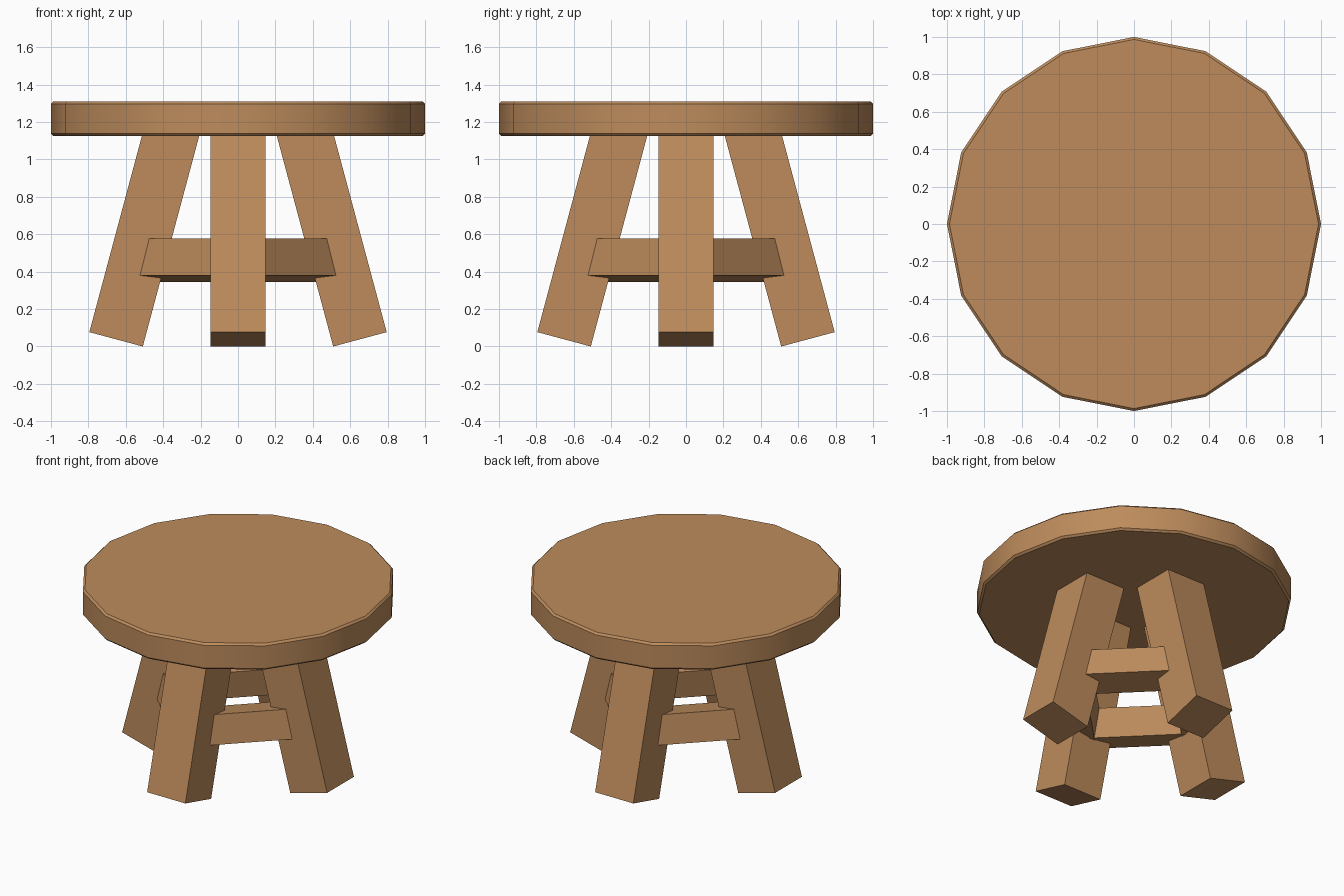
import bpy, bmesh, math
from mathutils import Matrix, Vector

if "Cube" in bpy.data.objects:
    bpy.data.objects.remove(bpy.data.objects["Cube"])

wood = bpy.data.materials.new("warm wood")
wood.diffuse_color = (0.51, 0.26, 0.107, 1)
wood.use_nodes = True
wood.node_tree.nodes["Principled BSDF"].inputs["Base Color"].default_value = wood.diffuse_color


def add_object(name, bm):
    bmesh.ops.recalc_face_normals(bm, faces=bm.faces)
    mesh = bpy.data.meshes.new(name)
    bm.to_mesh(mesh)
    bm.free()
    mesh.materials.append(wood)
    obj = bpy.data.objects.new(name, mesh)
    bpy.context.collection.objects.link(obj)
    return obj


def leaning_box(name, size, radius, z, lean, turn):
    """Box centred at (radius, 0, z), leaning inwards, then turned about the z axis."""
    bm = bmesh.new()
    place = (Matrix.Rotation(turn, 4, 'Z') @ Matrix.Translation((radius, 0, z))
             @ Matrix.Rotation(-lean, 4, 'Y') @ Matrix.Diagonal((*size, 1)))
    bmesh.ops.create_cube(bm, size=1, matrix=place)
    return add_object(name, bm)


# Round seat: 16 sides with a small chamfer on both rims
bm = bmesh.new()
bmesh.ops.create_cone(bm, cap_ends=True, segments=16, radius1=1, radius2=1, depth=0.185,
                      matrix=Matrix.Translation((0, 0, 1.2175)))
# put a corner on the x axis
first = bm.verts[:][0].co
bmesh.ops.rotate(bm, verts=bm.verts, cent=Vector((0, 0, 0)),
                 matrix=Matrix.Rotation(-math.atan2(first.y, first.x), 3, 'Z'))
rims = [e for e in bm.edges if abs(e.verts[0].co.z - e.verts[1].co.z) < 0.01]
bmesh.ops.bevel(bm, geom=rims, offset=0.013, segments=1, affect='EDGES')
seat = add_object("seat", bm)
bpy.context.view_layer.objects.active = seat
seat.select_set(True)
bpy.ops.object.shade_smooth_by_angle(angle=math.radians(30))

# Four splayed legs on the axes, with stretchers on the diagonals between them
LEAN, LENGTH = math.radians(15), 1.2
leg_r = 0.652 - math.sin(LEAN) * LENGTH / 2
leg_z = 0.038 + math.cos(LEAN) * LENGTH / 2
for i, side in enumerate(("right", "back", "left", "front")):
    turn = i * math.pi / 2
    leaning_box(side + "_leg", (0.296, 0.296, LENGTH), leg_r, leg_z, LEAN, turn)
for i, side in enumerate(("back_right", "back_left", "front_left", "front_right")):
    turn = math.pi / 4 + i * math.pi / 2
    leaning_box(side + "_stretcher", (0.2, 0.72, 0.2), 0.359, 0.461, math.radians(10), turn)
